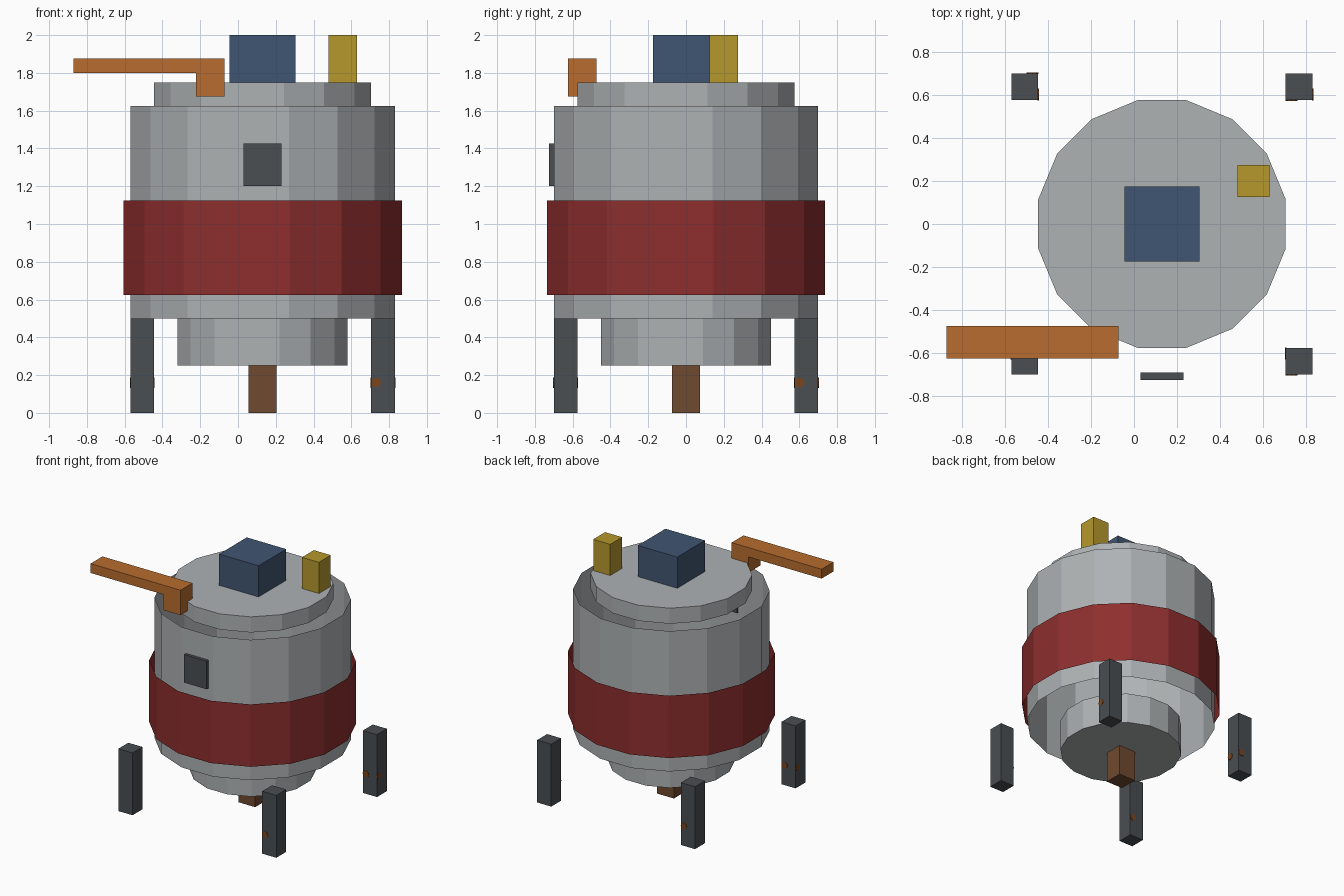
import bpy, bmesh, math
from mathutils import Matrix, Vector

cube = bpy.data.objects.get("Cube")
if cube:
    bpy.data.objects.remove(cube, do_unlink=True)


def material(name, hex_code):
    """Flat colour from an sRGB hex code."""
    srgb = [int(hex_code[i:i + 2], 16) / 255 for i in (0, 2, 4)]
    rgba = [((c + 0.055) / 1.055) ** 2.4 for c in srgb] + [1.0]
    mat = bpy.data.materials.new(name)
    mat.use_nodes = True
    mat.diffuse_color = rgba
    mat.node_tree.nodes["Principled BSDF"].inputs["Base Color"].default_value = rgba
    return mat


grey = material("steel grey", "aeb2b4")
red = material("dark red", "8e2e2e")
dark = material("charcoal", "4a4e52")
blue = material("slate blue", "405672")
gold = material("mustard", "b6982d")
orange = material("orange", "b86c2e")
brown = material("brown", "704a2f")
rust = material("rust", "7a451f")

CX = 0.13  # axis of the vessel
SIDES = 16


def finish(name, bm, mat):
    mesh = bpy.data.meshes.new(name)
    bm.to_mesh(mesh)
    bm.free()
    mesh.materials.append(mat)
    obj = bpy.data.objects.new(name, mesh)
    bpy.context.collection.objects.link(obj)
    return obj


def box(name, mat, low, high):
    bm = bmesh.new()
    bmesh.ops.create_cube(bm, size=1)
    low, high = Vector(low), Vector(high)
    bmesh.ops.scale(bm, vec=high - low, verts=bm.verts)
    bmesh.ops.translate(bm, vec=(low + high) / 2, verts=bm.verts)
    return finish(name, bm, mat)


def drum(name, mat, half_width, z0, z1, cap=0):
    """Open faceted tube with flats on the axes; cap +1 closes the top, -1 the bottom."""
    bm = bmesh.new()
    step = math.pi / SIDES
    r = half_width / math.cos(step)
    place = Matrix.Translation((CX, 0, (z0 + z1) / 2)) @ Matrix.Rotation(step, 4, "Z")
    bmesh.ops.create_cone(bm, cap_ends=True, segments=SIDES, radius1=r, radius2=r,
                          depth=z1 - z0, matrix=place)
    bm.normal_update()
    unwanted = [f for f in bm.faces if abs(f.normal.z) > 0.5 and f.normal.z * cap <= 0]
    bmesh.ops.delete(bm, geom=unwanted, context="FACES")
    return finish(name, bm, mat)


# Vessel
drum("lower_drum", grey, 0.45, 0.25, 0.5, cap=-1)
drum("main_body", grey, 0.70, 0.5, 1.625)
drum("red_band", red, 0.737, 0.625, 1.125)
drum("lid", grey, 0.575, 1.625, 1.75, cap=1)

# Fittings
box("drain_pipe", brown, (CX - 0.075, -0.075, 0), (CX + 0.075, 0.075, 0.25))
box("motor_block", blue, (CX - 0.175, -0.175, 1.75), (CX + 0.175, 0.175, 2))
box("valve", gold, (0.48, 0.125, 1.75), (0.63, 0.275, 2))
box("front_panel", dark, (CX - 0.1, -0.725, 1.2), (CX + 0.1, -0.69, 1.425))

# Side arm: L-shaped profile extruded along y
bm = bmesh.new()
profile = [(-0.87, 1.8), (-0.222, 1.8), (-0.222, 1.675),
           (-0.072, 1.675), (-0.072, 1.875), (-0.87, 1.875)]
face = bm.faces.new([bm.verts.new((x, -0.625, z)) for x, z in profile])
extruded = bmesh.ops.extrude_face_region(bm, geom=[face])["geom"]
bmesh.ops.translate(bm, vec=(0, 0.15, 0),
                    verts=[g for g in extruded if isinstance(g, bmesh.types.BMVert)])
bmesh.ops.recalc_face_normals(bm, faces=bm.faces)
finish("side_arm", bm, orange)

# Legs, each turned a quarter further, with a rust stud on two neighbouring sides
HALF = 0.0625
corners = [("front_left", 1, -1), ("back_left", 1, 1),
           ("back_right", -1, 1), ("front_right", -1, -1)]
for turn, (label, sx, sy) in enumerate(corners):
    centre = Vector((CX + sx * 0.6375, sy * 0.6375, 0))
    box(label + "_leg", dark, centre - Vector((HALF, HALF, 0)),
        centre + Vector((HALF, HALF, 0.5)))
    for side in (turn - 1, turn):
        bm = bmesh.new()
        place = (Matrix.Translation(centre) @ Matrix.Rotation(side * math.pi / 2, 4, "Z")
                 @ Matrix.Translation((-0.036, -HALF, 0.16))
                 @ Matrix.Rotation(math.pi / 2, 4, "X"))
        bmesh.ops.create_cone(bm, cap_ends=True, segments=8, radius1=0.027,
                              radius2=0.027, depth=0.006, matrix=place)
        finish(label + "_leg_stud", bm, rust)
